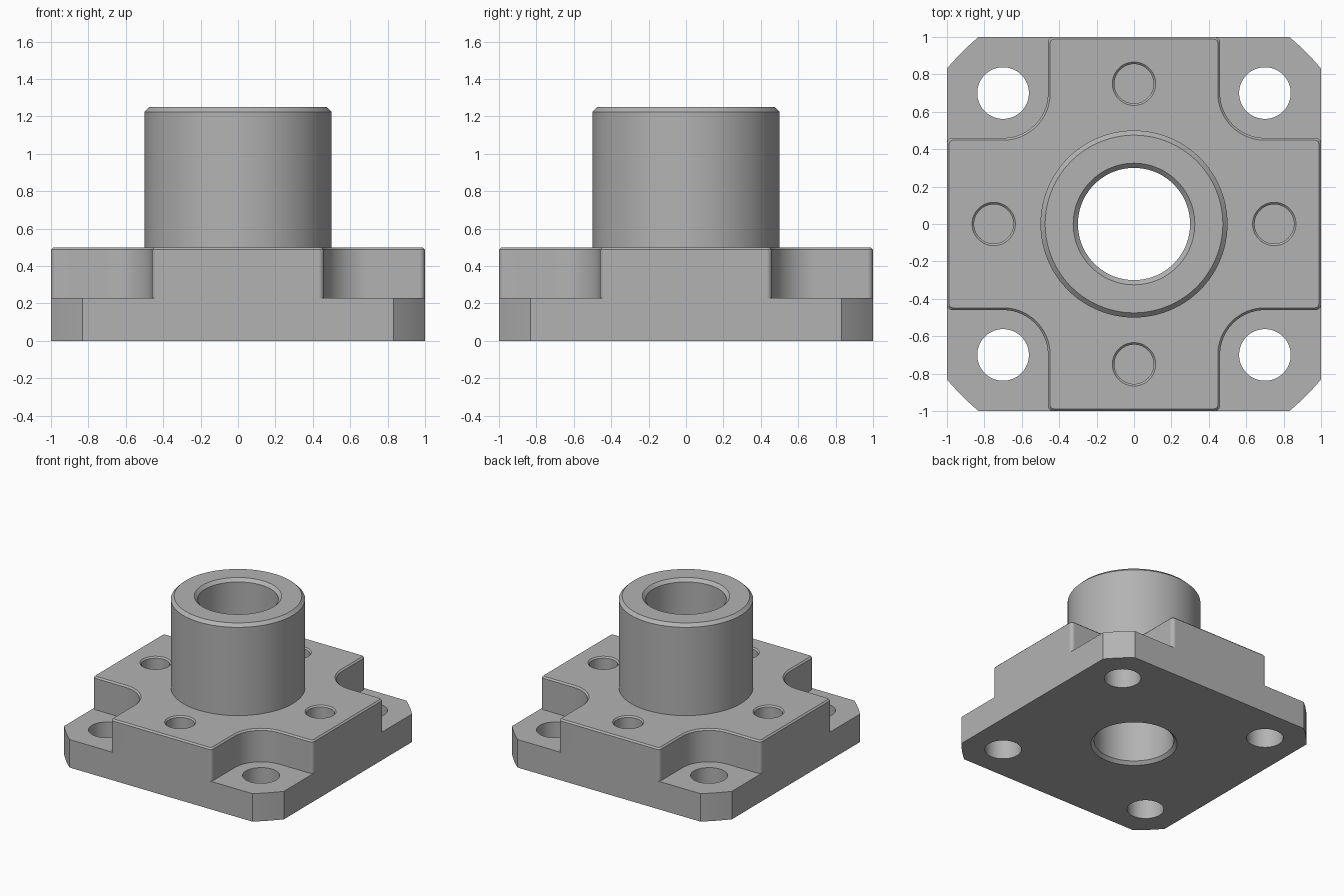
import bpy, bmesh, math

cube = bpy.data.objects.get("Cube")
if cube:
    bpy.data.objects.remove(cube, do_unlink=True)

# Main dimensions
PLATE_TOP, BLOCK_TOP, COLLAR_TOP = 0.23, 0.5, 1.25
ARM, FILLET_AT, EDGE_R, CHAMFER = 0.46, 0.70, 0.03, 0.012
BOLT_AT, TAP_AT = 0.70, 0.75

steel = bpy.data.materials.new("grey_steel")
steel.use_nodes = True
colour = (0.45, 0.45, 0.45, 1)
steel.diffuse_color = colour
steel.node_tree.nodes["Principled BSDF"].inputs["Base Color"].default_value = colour


def arc(cx, cy, r, start, end, steps):
    angles = [math.radians(start + (end - start) * i / steps) for i in range(steps + 1)]
    return [(cx + r * math.cos(a), cy + r * math.sin(a)) for a in angles]


def circle(r, cx=0, cy=0, steps=96):
    return arc(cx, cy, r, 0, 360, steps)[:-1]


def four_fold(quarter):
    """Repeat a quarter outline around the centre."""
    points = []
    for _ in range(4):
        points += quarter
        quarter = [(-y, x) for x, y in quarter]
    return points


def cross(inset):
    """Cross outline with rounded arm tips and hollow inner corners."""
    r, c = EDGE_R, FILLET_AT
    return four_fold(
        arc(1 - r, ARM - r, r - inset, 0, 90, 6)
        + arc(c, c, c - ARM + inset, 270, 180, 20)
        + arc(ARM - r, 1 - r, r - inset, 0, 90, 6))


def loft(name, *rings):
    """Solid through matching outlines, each given with its height."""
    bm = bmesh.new()
    loops = [[bm.verts.new((x, y, z)) for x, y in outline] for outline, z in rings]
    for low, high in zip(loops, loops[1:]):
        for i in range(len(low)):
            j = (i + 1) % len(low)
            bm.faces.new((low[i], low[j], high[j], high[i]))
    bm.faces.new(loops[0][::-1])
    bm.faces.new(loops[-1])
    bmesh.ops.recalc_face_normals(bm, faces=bm.faces)
    mesh = bpy.data.meshes.new(name)
    bm.to_mesh(mesh)
    bm.free()
    mesh.materials.append(steel)
    obj = bpy.data.objects.new(name, mesh)
    bpy.context.collection.objects.link(obj)
    return obj


def combine(target, tool, operation):
    tool.hide_render = True
    mod = target.modifiers.new(tool.name, "BOOLEAN")
    mod.operation, mod.solver, mod.object = operation, "EXACT", tool
    bpy.context.view_layer.objects.active = target
    bpy.ops.object.modifier_apply(modifier=mod.name)
    bpy.data.objects.remove(tool, do_unlink=True)


# Square plate with its corners turned round
half_angle = math.degrees(math.acos(1 / 1.3))
plate = four_fold(arc(0, 0, 1.3, half_angle, 90 - half_angle, 6))
body = loft("flanged_bushing", (plate, 0), (plate, PLATE_TOP))

# Cross-shaped block with a chamfered top edge
combine(body, loft("cross_block", (cross(0), 0.1), (cross(0), BLOCK_TOP - CHAMFER),
                   (cross(CHAMFER), BLOCK_TOP)), "UNION")

# Collar
combine(body, loft("collar", (circle(0.5), 0.3), (circle(0.5), COLLAR_TOP - 0.025),
                   (circle(0.475), COLLAR_TOP)), "UNION")

# Through bore, chamfered at both ends
combine(body, loft("bore", (circle(0.35), -0.025), (circle(0.3), 0.025),
                   (circle(0.3), COLLAR_TOP - 0.025),
                   (circle(0.35), COLLAR_TOP + 0.025)), "DIFFERENCE")

# Corner bolt holes and blind tapped holes
for dx, dy in ((1, 0), (0, 1), (-1, 0), (0, -1)):
    bx, by = BOLT_AT * (dx - dy), BOLT_AT * (dx + dy)
    bolt = circle(0.138, bx, by, 64)
    combine(body, loft("bolt_hole", (bolt, -0.1), (bolt, 0.4)), "DIFFERENCE")
    tx, ty = TAP_AT * dx, TAP_AT * dy
    tap = circle(0.105, tx, ty, 64)
    combine(body, loft("tapped_hole", (tap, 0.2), (tap, BLOCK_TOP - 0.011),
                       (circle(0.127, tx, ty, 64), BLOCK_TOP + 0.011)), "DIFFERENCE")

# Merge leftover flat splits and shade
bm = bmesh.new()
bm.from_mesh(body.data)
bmesh.ops.remove_doubles(bm, verts=bm.verts, dist=0.0001)
bmesh.ops.dissolve_limit(bm, angle_limit=math.radians(0.5), verts=bm.verts, edges=bm.edges)
bm.to_mesh(body.data)
bm.free()
body.select_set(True)
bpy.context.view_layer.objects.active = body
bpy.ops.object.shade_smooth_by_angle(angle=math.radians(30))
normals = body.modifiers.new("even_shading", "WEIGHTED_NORMAL")
normals.keep_sharp = True
